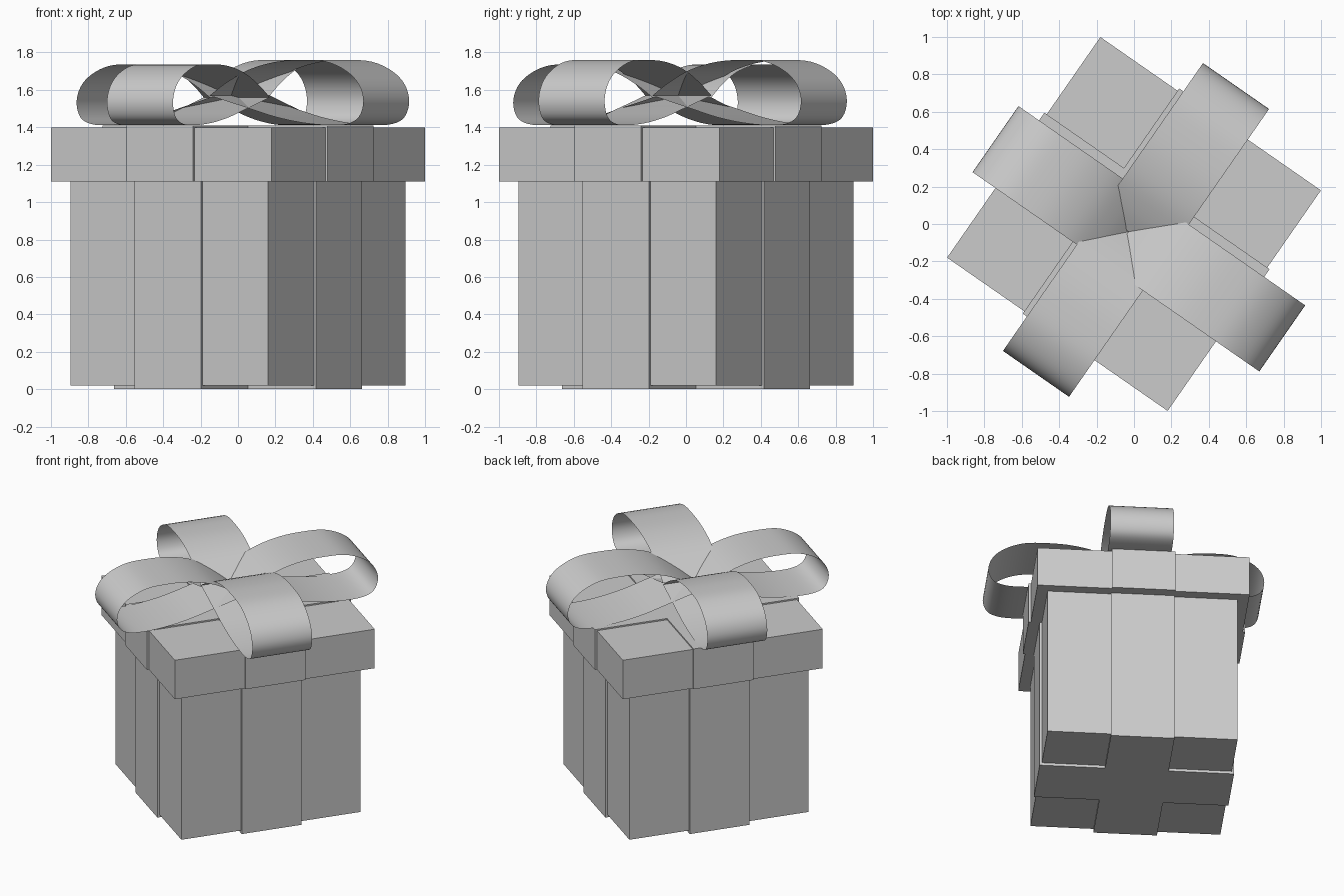
import bpy, bmesh, math
from mathutils import Matrix

if "Cube" in bpy.data.objects:
    bpy.data.objects.remove(bpy.data.objects["Cube"])

TURN = Matrix.Rotation(math.radians(-34.8), 4, 'Z')   # the whole gift is turned
W, T = 0.43, 0.015                                    # ribbon width, thickness


def finish(name, bm):
    bmesh.ops.recalc_face_normals(bm, faces=bm.faces)
    me = bpy.data.meshes.new(name)
    bm.to_mesh(me)
    bm.free()
    ob = bpy.data.objects.new(name, me)
    bpy.context.collection.objects.link(ob)
    ob.matrix_world = TURN
    return ob


def add_box(bm, x0, x1, y0, y1, z0, z1, rot=0.0):
    m = (Matrix.Rotation(rot, 4, 'Z')
         @ Matrix.Translation(((x0 + x1) / 2, (y0 + y1) / 2, (z0 + z1) / 2))
         @ Matrix.Diagonal((x1 - x0, y1 - y0, z1 - z0, 1)))
    bmesh.ops.create_cube(bm, size=1, matrix=m)


def box(name, h, z0, z1):
    bm = bmesh.new()
    add_box(bm, -h, h, -h, h, z0, z1)
    return finish(name, bm)


def cross_ribbon(name, h, z0, z1, p0, p1):
    """Four side strips (z0-z1) joined by a flat cross (p0-p1)."""
    bm = bmesh.new()
    for i in range(4):
        add_box(bm, h, h + T, -W / 2, W / 2, z0, z1, i * math.pi / 2)
    a, b = W / 2, h + T
    pts = []
    for i in range(4):
        c, s = round(math.cos(i * math.pi / 2)), round(math.sin(i * math.pi / 2))
        pts += [(x * c - y * s, x * s + y * c) for x, y in ((b, -a), (b, a), (a, a))]
    face = bm.faces.new([bm.verts.new((x, y, p0)) for x, y in pts])
    ext = bmesh.ops.extrude_face_region(bm, geom=[face])
    bmesh.ops.translate(bm, vec=(0, 0, p1 - p0),
                        verts=[v for v in ext['geom'] if isinstance(v, bmesh.types.BMVert)])
    return finish(name, bm)


# Box, lid and wrapped ribbons
box("box_body", 0.643, 0.02, 1.11)
box("lid", 0.718, 1.11, 1.40)
cross_ribbon("body_ribbon", 0.643, 0.0, 1.11, 0.0, 0.02)
cross_ribbon("lid_ribbon", 0.718, 1.11, 1.41, 1.40, 1.41)

# Bow loop profile: (fraction of reach, height), out over the top and back below
PROFILE = [(0, 1.57), (.11, 1.64), (.26, 1.71), (.43, 1.75), (.6, 1.76), (.76, 1.75),
           (.89, 1.70), (.97, 1.63), (1, 1.54), (.97, 1.455), (.89, 1.418), (.76, 1.412),
           (.6, 1.425), (.43, 1.455), (.26, 1.50), (.11, 1.54), (0, 1.57)]


def smooth_path(p, n=4):
    out = []
    for i in range(len(p) - 1):
        a, b, c, d = p[max(i - 1, 0)], p[i], p[i + 1], p[min(i + 2, len(p) - 1)]
        for k in range(n):
            t = k / n
            out.append(tuple(0.5 * (2 * b[j] + (c[j] - a[j]) * t
                       + (2 * a[j] - 5 * b[j] + 4 * c[j] - d[j]) * t * t
                       + (3 * b[j] - a[j] - 3 * c[j] + d[j]) * t ** 3) for j in (0, 1)))
    return out + [p[-1]]


def bow_loop(name, angle, reach, side, top):
    bm = bmesh.new()
    m = Matrix.Translation((0, -0.05, 0)) @ Matrix.Rotation(math.radians(angle), 4, 'Z')
    rows = []
    for s, z in smooth_path(PROFILE):
        z = 1.412 + (z - 1.412) * (top - 1.412) / (1.76 - 1.412)
        rows.append([bm.verts.new(m @ Matrix.Translation((s * reach, side + e, z)).translation)
                     for e in (-W / 2, W / 2)])
    for a, b in zip(rows, rows[1:]):
        bm.faces.new((a[0], a[1], b[1], b[0]))
    ob = finish(name, bm)
    for p in ob.data.polygons:
        p.use_smooth = True


# Four loops of the bow, slightly uneven like a tied ribbon
bow_loop("bow_loop_right", 0, 1.0, 0.0, 1.76)
bow_loop("bow_loop_back", 90, 0.967, -0.027, 1.76)
bow_loop("bow_loop_left", 180, 0.867, 0.0, 1.737)
bow_loop("bow_loop_front", 270, 0.907, 0.027, 1.737)
